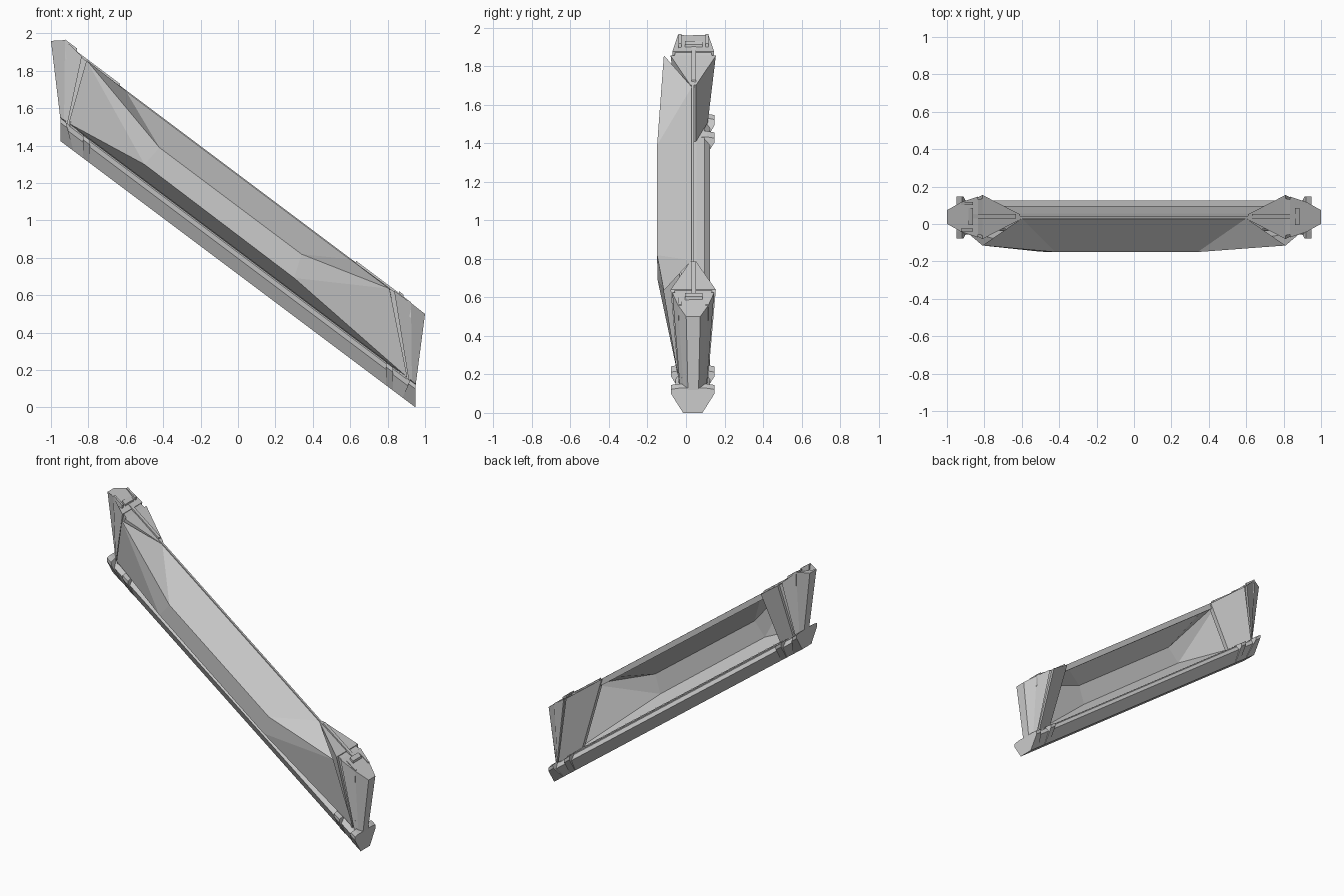
import bpy, bmesh

if "Cube" in bpy.data.objects:
    bpy.data.objects.remove(bpy.data.objects["Cube"])

SLOPE, LIFT, YC = 0.75, 0.7125, 0.035   # stair slope, height at x = 0, centre line of the depth


def sheared(x, y, u):
    """Level coordinates -> sloping stair coordinates."""
    return (x, y, u + LIFT - SLOPE * x)


def make(name, verts, faces):
    bm = bmesh.new()
    vs = [bm.verts.new(sheared(*v)) for v in verts]
    for f in faces:
        bm.faces.new([vs[i] for i in f])
    bmesh.ops.recalc_face_normals(bm, faces=bm.faces)
    me = bpy.data.meshes.new(name)
    bm.to_mesh(me)
    bm.free()
    ob = bpy.data.objects.new(name, me)
    bpy.context.collection.objects.link(ob)
    return ob


def loft(name, a, b):
    """Closed solid between two rings of equal length."""
    n = len(a)
    faces = [tuple(range(n)), tuple(range(n, 2 * n))]
    faces += [(i, (i + 1) % n, n + (i + 1) % n, n + i) for i in range(n)]
    return make(name, list(a) + list(b), faces)


def extrude_x(name, profile, x0, x1, tilt=0.0):
    """Extrude a half profile (half width, height), mirrored in depth, along x."""
    ring = [(YC + w, u) for w, u in profile] + [(YC - w, u) for w, u in reversed(profile)]
    return loft(name, [(x0 + tilt * u, y, u) for y, u in ring], [(x1, y, u) for y, u in ring])


def plan_ring(half, s):
    """Ring from (x, half depth, height) points, mirrored in depth."""
    return [(s * x, YC + 0.005 + w, u) for x, w, u in half] + \
           [(s * x, YC - w, u) for x, w, u in reversed(half)]


def tapered(name, s, low, high):
    return loft(name, plan_ring(low, s), plan_ring(high, s))


def block(name, s, x0, x1, y0, y1, u0, u1):
    def ring(u):
        return [(s * x0, y0, u), (s * x1, y0, u), (s * x1, y1, u), (s * x0, y1, u)]
    return loft(name, ring(u0), ring(u1))


# base rail and the thin sill on top of it
extrude_x("base_rail", [(0.047, 0), (0.09, 0.085), (0.058, 0.12)], -0.945, 0.945)
extrude_x("base_sill", [(0.062, 0.112), (0.062, 0.124), (0.02, 0.13)], -0.9, 0.9)

# folded front panel, open at the back
panel = [(-0.6, 0.03, 0.53), (0.6, 0.03, 0.53),
         (-0.81, -0.115, 0.537), (0.81, -0.115, 0.53),
         (-0.42, -0.15, 0.362), (0.34, -0.15, 0.362),
         (-0.5, -0.148, 0.212), (0.3, -0.148, 0.205),
         (-0.905, -0.035, 0.128), (0.905, -0.035, 0.128)]
make("front_panel", panel, [(0, 1, 5, 4), (0, 4, 2), (1, 3, 5), (4, 5, 7, 6),
                            (2, 4, 6), (2, 6, 8), (3, 7, 5), (3, 9, 7), (6, 7, 9, 8)])

# narrow lip along the top edge of the panel
block("top_lip", 1, -0.63, 0.63, 0.028, 0.042, 0.49, 0.535)

for s, side in ((-1, "upper"), (1, "lower")):
    peak = 0.558 if s < 0 else 0.54
    tip = 0.4975 if s < 0 else 0.5375

    # end pillar: inner wedge, recessed seam, outer wedge
    tapered(side + "_pillar_inner", s,
            [(0.76, 0.012, 0.12), (0.90, 0.073, 0.12)],
            [(0.61, 0.012, 0.532), (0.79, 0.115, 0.535), (0.81, 0.115, 0.535)][0:1]
            + [(0.81, 0.115, 0.535)])
    tapered(side + "_pillar_seam", s,
            [(0.89, 0.058, 0.12), (0.925, 0.054, 0.12)],
            [(0.80, 0.098, 0.53), (0.85, 0.088, 0.535)])
    tapered(side + "_pillar_outer", s,
            [(0.912, 0.068, 0.12), (0.93, 0.048, 0.12), (0.95, 0.025, 0.12)],
            [(0.835, 0.106, 0.538), (0.925, 0.076, peak), (1.0, 0.034, tip)])

    # cap details: tongue, cross piece and two side fins
    block(side + "_cap_tongue", s, 0.63, 0.86, YC - 0.006, YC + 0.018, 0.5, 0.545)
    block(side + "_cap_cross", s, 0.86, 0.885, YC - 0.04, YC + 0.05, 0.5, 0.555)
    for d in (-1, 1):
        yf = YC + 0.004 + d * 0.07
        block(side + "_cap_fin", s, 0.86, 0.925, yf - 0.008, yf + 0.008, 0.46, peak + 0.004)

    # collars wrapped around the base rail
    collar = [(0.05, 0), (0.112, 0.098), (0.112, 0.122), (0.075, 0.128)]
    extrude_x(side + "_base_collar", collar, s * 0.79, s * 0.83)
    extrude_x(side + "_base_end", collar, s * 0.88, s * 0.95, s * 0.32)
